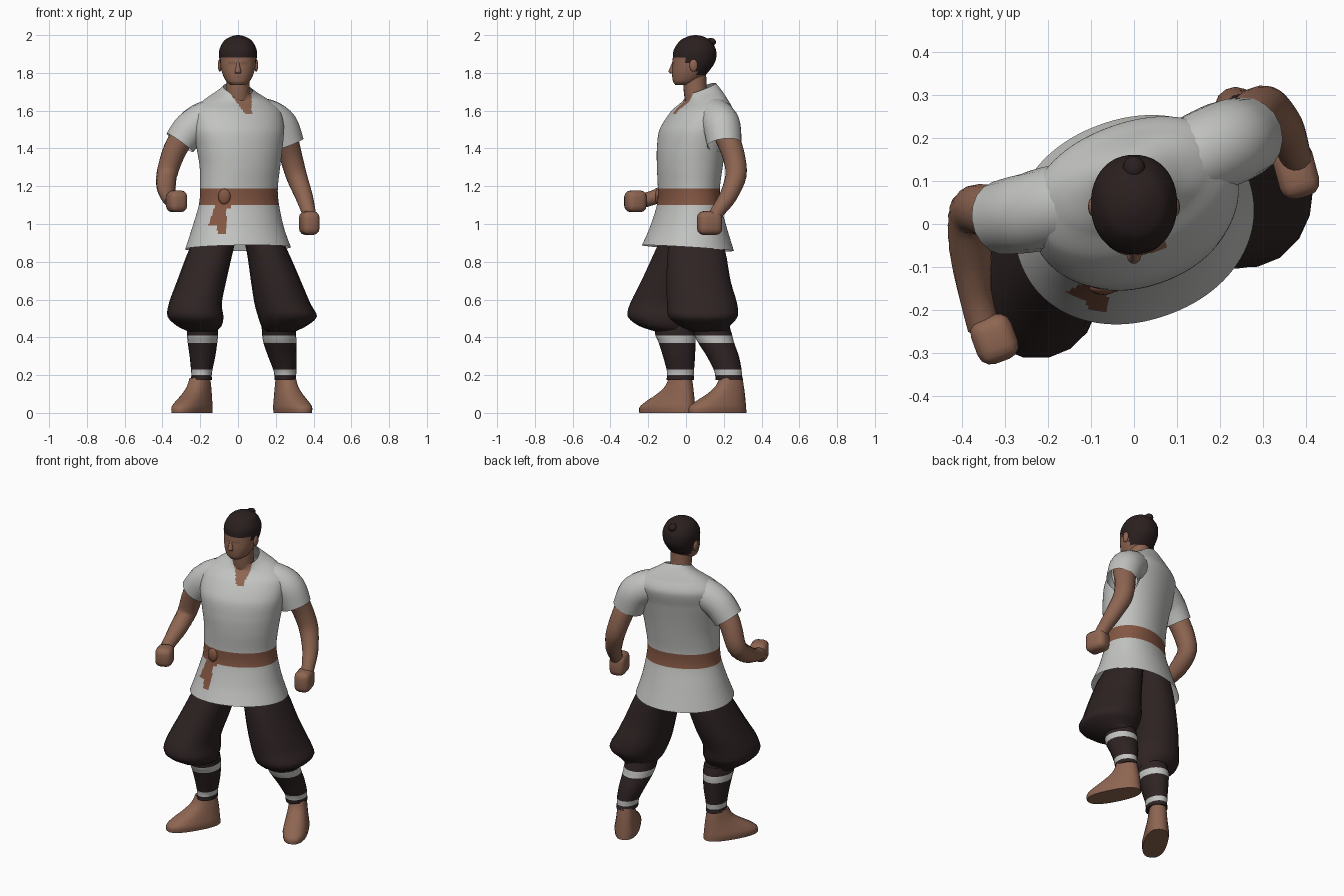
import bpy, bmesh, math
from mathutils import Vector, Matrix


def material(name, rgb):
    m = bpy.data.materials.new(name)
    m.diffuse_color = (*rgb, 1)
    return m


SKIN = material("skin", (0.27, 0.13, 0.083))
BROW = material("brow skin", (0.20, 0.097, 0.066))
SHIRT = material("grey white cloth", (0.54, 0.55, 0.53))
SASH = material("brown sash", (0.23, 0.095, 0.056))
CLOTH = material("dark trousers", (0.028, 0.017, 0.017))
HAIR = material("dark hair", (0.024, 0.014, 0.014))


def finish(name, bm, mats, rule=None, angle=50):
    """Turn a bmesh into a smooth shaded object, coloured by a rule on face centres."""
    bmesh.ops.recalc_face_normals(bm, faces=bm.faces)
    if rule:
        for f in bm.faces:
            f.material_index = rule(f.calc_center_median())
    me = bpy.data.meshes.new(name)
    bm.to_mesh(me)
    bm.free()
    for m in mats:
        me.materials.append(m)
    ob = bpy.data.objects.new(name, me)
    bpy.context.collection.objects.link(ob)
    bpy.ops.object.select_all(action='DESELECT')
    ob.select_set(True)
    bpy.context.view_layer.objects.active = ob
    bpy.ops.object.shade_smooth_by_angle(angle=math.radians(angle))
    return ob


def spline(keys, steps):
    """Smooth in-between rows through the key rows."""
    out = []
    last = len(keys) - 1
    for i in range(last):
        a, b = keys[i], keys[i + 1]
        p, q = keys[max(i - 1, 0)], keys[min(i + 2, last)]
        for s in range(steps):
            t = s / steps
            h = (2*t**3 - 3*t*t + 1, t**3 - 2*t*t + t, 3*t*t - 2*t**3, t**3 - t*t)
            out.append([h[0]*a[k] + h[1]*(b[k] - p[k])*.45 + h[2]*b[k] + h[3]*(q[k] - a[k])*.45
                        for k in range(len(a))])
    return out + [list(keys[-1])]


def skin_rings(name, rings, mats, rule=None, caps=(True, True)):
    bm = bmesh.new()
    rows = [[bm.verts.new(p) for p in r] for r in rings]
    n = len(rows[0])
    for a, b in zip(rows, rows[1:]):
        for i in range(n):
            bm.faces.new((a[i], a[(i+1) % n], b[(i+1) % n], b[i]))
    for on, r in zip(caps, (rows[0], rows[-1])):
        if on:
            bm.faces.new(r)
    return finish(name, bm, mats, rule)


def loft(name, keys, mats, rule=None, n=20, steps=4, rot=0, power=2.0, caps=(True, True)):
    """Stack of level ovals: z, cx, cy, rx, ry and optional tilt."""
    rings = []
    c, s = math.cos(math.radians(rot)), math.sin(math.radians(rot))
    for row in spline(keys, steps):
        z, cx, cy, rx, ry = row[:5]
        tilt = row[5] if len(row) > 5 else 0
        ring = []
        for i in range(n):
            a = 2*math.pi*i/n
            u = rx*math.copysign(abs(math.cos(a))**(2/power), math.cos(a))
            v = ry*math.copysign(abs(math.sin(a))**(2/power), math.sin(a))
            ring.append((cx + u*c - v*s, cy + u*s + v*c, z + tilt*v))
        rings.append(ring)
    return skin_rings(name, rings, mats, rule, caps)


def tube(name, keys, mats, n=18, steps=4, caps=(True, True)):
    """Limb along a path of x, y, z, radius."""
    rows = spline(keys, steps)
    pts = [Vector(r[:3]) for r in rows]
    rings = []
    for i, r in enumerate(rows):
        t = (pts[min(i+1, len(pts)-1)] - pts[max(i-1, 0)]).normalized()
        u = t.cross(Vector((0.3, 1, 0.5))).normalized()
        w = t.cross(u)
        rings.append([pts[i] + r[3]*(u*math.cos(2*math.pi*k/n) + w*math.sin(2*math.pi*k/n))
                      for k in range(n)])
    return skin_rings(name, rings, mats, caps=caps)


def ball(name, pos, size, mat):
    bm = bmesh.new()
    bmesh.ops.create_uvsphere(bm, u_segments=16, v_segments=10, radius=1,
                              matrix=Matrix.Translation(pos) @ Matrix.Diagonal((*size, 1)))
    return finish(name, bm, [mat])


def fist(name, pos, size, turn):
    bm = bmesh.new()
    bmesh.ops.create_cube(bm, size=1, matrix=Matrix.Diagonal((*size, 1)))
    bmesh.ops.bevel(bm, geom=bm.edges[:], offset=0.033, segments=3, profile=0.5, affect='EDGES')
    bm.transform(Matrix.Translation(pos) @ Matrix.Rotation(math.radians(turn), 4, 'Z'))
    return finish(name, bm, [SKIN])


# Shirt with open neck, sash and hanging sash tails
def shirt_rule(p):
    if p.z > 1.58 and p.y < 0.07 and -0.07 + (1.73 - p.z)*0.73 < p.x < 0.072:
        return 1
    if 1.10 < p.z < 1.187:
        return 2
    if p.y < 0:
        knot = abs(p.x + 0.075) < 0.035 and 1.08 < p.z < 1.15
        long_tail = abs(p.x + 0.085) < 0.024 and 0.95 < p.z < 1.1
        short_tail = abs(p.x + 0.105 + (1.08 - p.z)*0.35) < 0.022 and 0.99 < p.z < 1.1
        if knot or long_tail or short_tail:
            return 2
    return 0


loft("shirt", [(0.872, 0, 0.01, 0.283, 0.235, -0.07), (0.98, 0, 0.013, 0.247, 0.195, -0.02),
               (1.10, 0.005, 0.015, 0.217, 0.16, 0), (1.187, 0.005, 0.015, 0.21, 0.155, 0),
               (1.30, 0.01, 0.02, 0.217, 0.165, 0), (1.40, 0.008, 0.028, 0.232, 0.172, 0),
               (1.50, 0.002, 0.045, 0.248, 0.172, 0), (1.595, -0.005, 0.085, 0.24, 0.15, 0),
               (1.655, -0.005, 0.097, 0.18, 0.108, 0.1), (1.695, 0, 0.088, 0.11, 0.088, 0.3),
               (1.717, 0, 0.077, 0.077, 0.08, 0.38)],
     [SHIRT, SKIN, SASH], shirt_rule, n=168, steps=12, rot=20, power=2.1, caps=(False, False))
ball("sash_knot", (-0.072, -0.148, 1.145), (0.033, 0.017, 0.042), SASH)

# Sleeves
tube("sleeve_left", [(-0.08, 0.075, 1.59, 0.085), (-0.175, 0.045, 1.555, 0.094),
                     (-0.25, 0.025, 1.505, 0.093), (-0.308, 0.015, 1.43, 0.086)],
     [SHIRT], caps=(True, False))
tube("sleeve_right", [(0.08, 0.13, 1.59, 0.088), (0.16, 0.165, 1.56, 0.098),
                      (0.22, 0.19, 1.515, 0.10), (0.26, 0.203, 1.42, 0.092)],
     [SHIRT], caps=(True, False))

# Arms and fists
tube("arm_left", [(-0.27, 0.02, 1.50, 0.066), (-0.335, 0.03, 1.39, 0.062),
                  (-0.375, 0.028, 1.27, 0.056), (-0.38, -0.055, 1.195, 0.051),
                  (-0.37, -0.16, 1.145, 0.039), (-0.35, -0.24, 1.12, 0.038)], [SKIN])
fist("fist_left", (-0.325, -0.268, 1.12), (0.10, 0.11, 0.115), 20)
tube("arm_right", [(0.245, 0.205, 1.49, 0.066), (0.277, 0.25, 1.37, 0.06),
                   (0.308, 0.265, 1.26, 0.056), (0.348, 0.225, 1.15, 0.047),
                   (0.372, 0.17, 1.07, 0.038), (0.38, 0.14, 1.02, 0.037)], [SKIN])
fist("fist_right", (0.377, 0.125, 1.005), (0.095, 0.13, 0.125), 15)


# Head with hair cap, brows, nose, ears, bun and neck
def head_rule(p):
    if p.z > 1.885 or (p.y > 0.0 and p.z > 1.85) or (p.y > 0.055 and p.z > 1.785):
        return 1
    if p.y < 0 and 1.845 < p.z < 1.862 and 0.02 < abs(p.x) < 0.055:
        return 2
    if p.y < 0 and 1.773 < p.z < 1.781 and abs(p.x) < 0.025:
        return 2
    return 0


loft("head", [(1.735, 0, -0.02, 0.035, 0.035), (1.755, 0, -0.002, 0.062, 0.067),
              (1.80, 0, 0.02, 0.084, 0.094), (1.86, 0, 0.042, 0.097, 0.113),
              (1.92, 0, 0.047, 0.099, 0.112), (1.97, 0, 0.05, 0.074, 0.082),
              (1.993, 0, 0.05, 0.035, 0.04), (2.0, 0, 0.05, 0.006, 0.006)],
     [SKIN, HAIR, BROW], head_rule, n=48, steps=8, power=2.15)
loft("nose", [(1.797, 0, -0.07, 0.015, 0.013), (1.807, 0, -0.074, 0.017, 0.019),
              (1.83, 0, -0.069, 0.012, 0.016), (1.86, 0, -0.06, 0.008, 0.012)], [SKIN], n=10)
for side, x in (("left", -0.096), ("right", 0.096)):
    ball("ear_" + side, (x, 0.04, 1.84), (0.011, 0.022, 0.033), SKIN)
ball("hair_bun", (0, 0.13, 1.963), (0.026, 0.029, 0.022), HAIR)
tube("neck", [(0, 0.07, 1.60, 0.066), (0, 0.05, 1.70, 0.062), (0, 0.045, 1.80, 0.062)], [SKIN])

# Baggy trousers, gathered below the knee
loft("trouser_left", [(1.0, -0.09, 0.02, 0.10, 0.12), (0.87, -0.14, -0.015, 0.117, 0.145),
                      (0.70, -0.192, -0.07, 0.13, 0.168), (0.58, -0.226, -0.12, 0.14, 0.178),
                      (0.51, -0.225, -0.133, 0.148, 0.178), (0.46, -0.205, -0.12, 0.118, 0.13),
                      (0.43, -0.19, -0.07, 0.07, 0.09)], [CLOTH], n=18, steps=3, power=2.2)
loft("trouser_right", [(1.0, 0.09, 0.04, 0.09, 0.11), (0.87, 0.15, 0.055, 0.107, 0.152),
                       (0.70, 0.20, 0.066, 0.132, 0.172), (0.58, 0.235, 0.085, 0.148, 0.188),
                       (0.51, 0.262, 0.09, 0.156, 0.186), (0.46, 0.243, 0.10, 0.12, 0.135),
                       (0.43, 0.22, 0.13, 0.08, 0.10)], [CLOTH], n=18, steps=3, power=2.2)


# Shin wraps with pale ties
def shin_rule(p):
    return 1 if 0.375 < p.z < 0.41 or 0.20 < p.z < 0.23 else 0


loft("shin_wrap_left", [(0.46, -0.188, -0.065, 0.08, 0.10), (0.41, -0.188, -0.057, 0.082, 0.105),
                        (0.37, -0.188, -0.047, 0.078, 0.097), (0.30, -0.188, -0.037, 0.068, 0.085),
                        (0.23, -0.192, -0.03, 0.057, 0.073), (0.20, -0.193, -0.03, 0.054, 0.071),
                        (0.175, -0.194, -0.03, 0.056, 0.073)], [CLOTH, SHIRT], shin_rule)
loft("shin_wrap_right", [(0.46, 0.215, 0.13, 0.09, 0.10), (0.41, 0.218, 0.145, 0.09, 0.1),
                         (0.37, 0.222, 0.16, 0.087, 0.095), (0.30, 0.235, 0.195, 0.076, 0.085),
                         (0.23, 0.248, 0.22, 0.062, 0.074), (0.20, 0.25, 0.225, 0.058, 0.071),
                         (0.175, 0.25, 0.23, 0.058, 0.073)], [CLOTH, SHIRT], shin_rule)

# Bare feet, toes turned out: height, forward shift, half width, half length
FOOT = [(0, 0.08, 0.068, 0.165), (0.03, 0.08, 0.072, 0.163), (0.06, 0.062, 0.067, 0.142),
        (0.10, 0.03, 0.059, 0.106), (0.14, 0.008, 0.053, 0.078), (0.185, 0, 0.048, 0.062)]
for side, ax, ay, turn in (("left", -0.202, -0.03, -31), ("right", 0.253, 0.238, 27)):
    sx, cy = math.sin(math.radians(turn)), math.cos(math.radians(turn))
    loft("foot_" + side, [(z, ax + d*sx, ay - d*cy, w, l) for z, d, w, l in FOOT],
         [SKIN], n=24, steps=3, rot=turn, power=2.4)
